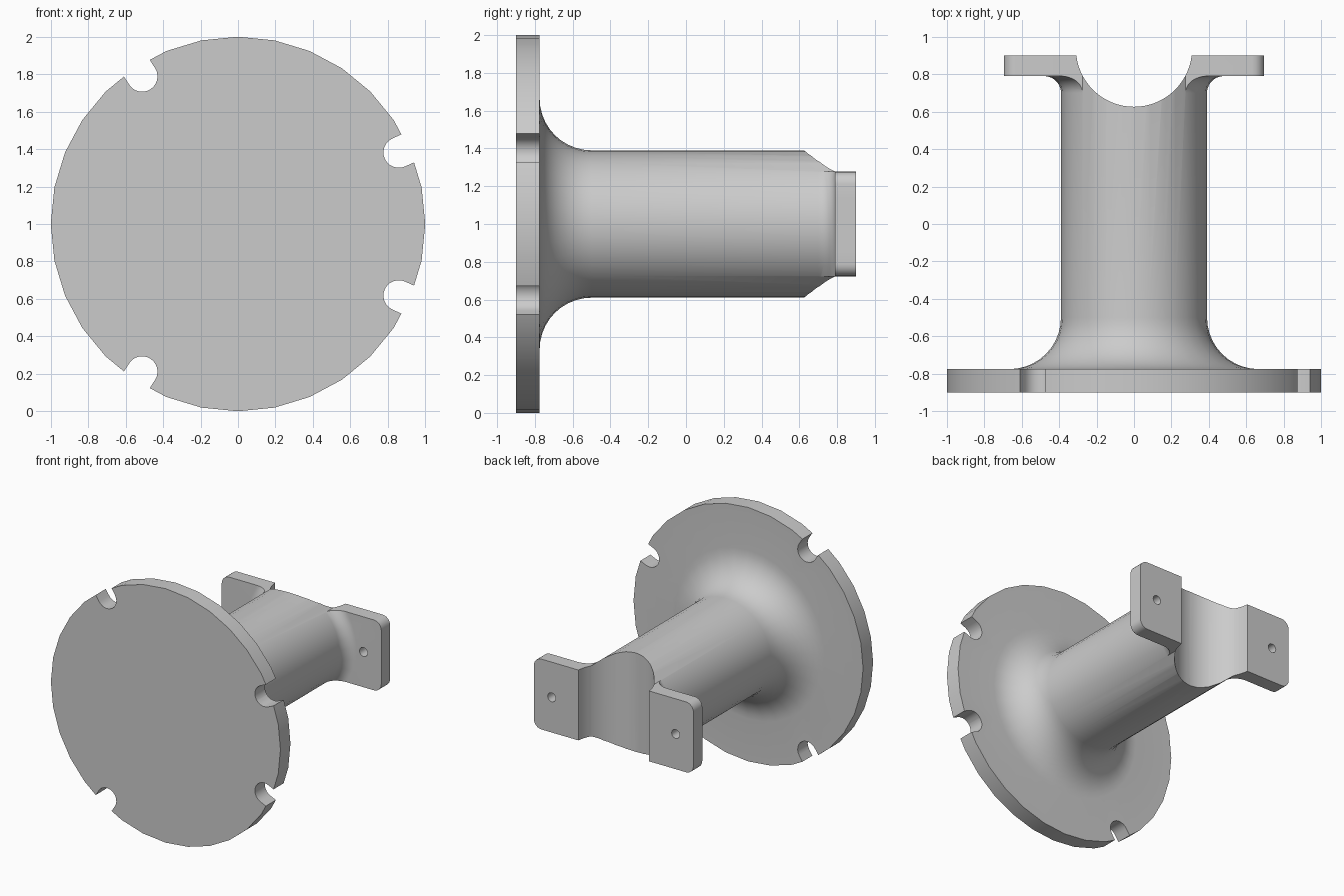
import bpy, bmesh, math
from mathutils import Matrix, Vector

cube = bpy.data.objects.get("Cube")
if cube:
    bpy.data.objects.remove(cube, do_unlink=True)

CENTER_Z = 1.0
SHAFT_R = 0.39
SIDES = 32

steel = bpy.data.materials.new("plain grey")
steel.use_nodes = True
grey = (0.6, 0.6, 0.6, 1)
steel.diffuse_color = grey
steel.node_tree.nodes["Principled BSDF"].inputs["Base Color"].default_value = grey


def to_object(name, bm):
    bmesh.ops.recalc_face_normals(bm, faces=bm.faces)
    mesh = bpy.data.meshes.new(name)
    bm.to_mesh(mesh)
    bm.free()
    mesh.materials.append(steel)
    obj = bpy.data.objects.new(name, mesh)
    bpy.context.collection.objects.link(obj)
    return obj


def fillet(r, y, radius, direction, steps=10):
    """Concave quarter arc as (r, y) points, from the shaft wall out to a flat plate."""
    pts = []
    for i in range(steps + 1):
        a = math.pi / 2 * i / steps
        pts.append((r + radius * (1 - math.cos(a)), y + direction * radius * math.sin(a)))
    return pts


def revolve(name, profile):
    """Turn (r, y) points about the shaft axis."""
    bm = bmesh.new()
    verts = [bm.verts.new((0, y, r + CENTER_Z)) for r, y in profile]
    edges = [bm.edges.new(pair) for pair in zip(verts, verts[1:])]
    bmesh.ops.spin(bm, geom=verts + edges, cent=(0, 0, CENTER_Z), axis=(0, 1, 0),
                   angle=math.tau, steps=SIDES)
    bmesh.ops.remove_doubles(bm, verts=bm.verts, dist=1e-4)
    return to_object(name, bm)


def prism(name, outline, y0, y1):
    """Extrude an (x, z) outline along the shaft axis."""
    bm = bmesh.new()
    face = bm.faces.new([bm.verts.new((x, y0, z + CENTER_Z)) for x, z in outline])
    out = bmesh.ops.extrude_face_region(bm, geom=[face])["geom"]
    bmesh.ops.translate(bm, vec=(0, y1 - y0, 0),
                        verts=[v for v in out if isinstance(v, bmesh.types.BMVert)])
    return to_object(name, bm)


def cylinder(name, radius, depth, location, along_y, sides):
    bm = bmesh.new()
    turn = Matrix.Rotation(math.pi / 2 if along_y else 0, 4, "X")
    bmesh.ops.create_cone(bm, cap_ends=True, segments=sides, radius1=radius, radius2=radius,
                          depth=depth, matrix=Matrix.Translation(location) @ turn)
    return to_object(name, bm)


def combine(target, tool, operation):
    """Apply a boolean and discard the helper."""
    tool.hide_render = True
    mod = target.modifiers.new(operation, "BOOLEAN")
    mod.operation, mod.object, mod.solver = operation, tool, "EXACT"
    bpy.context.view_layer.objects.active = target
    bpy.ops.object.modifier_apply(modifier=mod.name)
    bpy.data.objects.remove(tool, do_unlink=True)


# Round flange flowing into the shaft through a large fillet
root = fillet(SHAFT_R, -0.5, 0.275, -1)
body = revolve("flanged_shaft_bracket",
               [(0, -0.9), (1, -0.9), (1, -0.775)] + root[::-1] + [(SHAFT_R, 0.85), (0, 0.85)])

# Mounting tabs: a filleted plate trimmed to a rounded rectangle
tabs = revolve("mounting_tabs",
               [(0, 0.69), (0.385, 0.69)] + fillet(SHAFT_R, 0.7, 0.09, 1)
               + [(1, 0.79), (1, 0.9), (0, 0.9)])
half_x, half_z, corner = 0.695, 0.277, 0.065
outline = []
for quadrant in range(4):
    sx = 1 if quadrant in (0, 3) else -1
    sz = 1 if quadrant < 2 else -1
    for i in range(7):
        a = math.pi / 2 * (quadrant + i / 6)
        outline.append((sx * (half_x - corner) + corner * math.cos(a),
                        sz * (half_z - corner) + corner * math.sin(a)))
combine(tabs, prism("tab_trim", outline, 0.6, 1.0), "INTERSECT")
combine(body, tabs, "UNION")

# Saddle cut across the shaft end
combine(body, cylinder("saddle_cutter", 0.31, 2, (0, 0.936, CENTER_Z), False, 64), "DIFFERENCE")

# Bolt holes through the tabs
for side in (-1, 1):
    combine(body, cylinder("hole_cutter", 0.035, 0.5, (side * 0.54, 0.85, CENTER_Z), True, 20),
            "DIFFERENCE")

# Open round-bottomed slots in the flange rim
for degrees in (24, -24, 123, -123):
    angle = math.radians(degrees)
    slot = [(1.2, -0.082), (1.2, 0.082)]
    for i in range(13):
        a = math.pi / 2 + math.pi * i / 12
        slot.append((0.94 + 0.082 * math.cos(a), 0.082 * math.sin(a)))
    turn = Matrix.Rotation(angle, 2)
    combine(body, prism("slot_cutter", [turn @ Vector(p) for p in slot], -1.0, -0.7), "DIFFERENCE")

# Smooth round surfaces, crisp edges
bpy.ops.object.select_all(action="DESELECT")
body.select_set(True)
bpy.context.view_layer.objects.active = body
bpy.ops.object.shade_smooth_by_angle(angle=math.radians(30))
